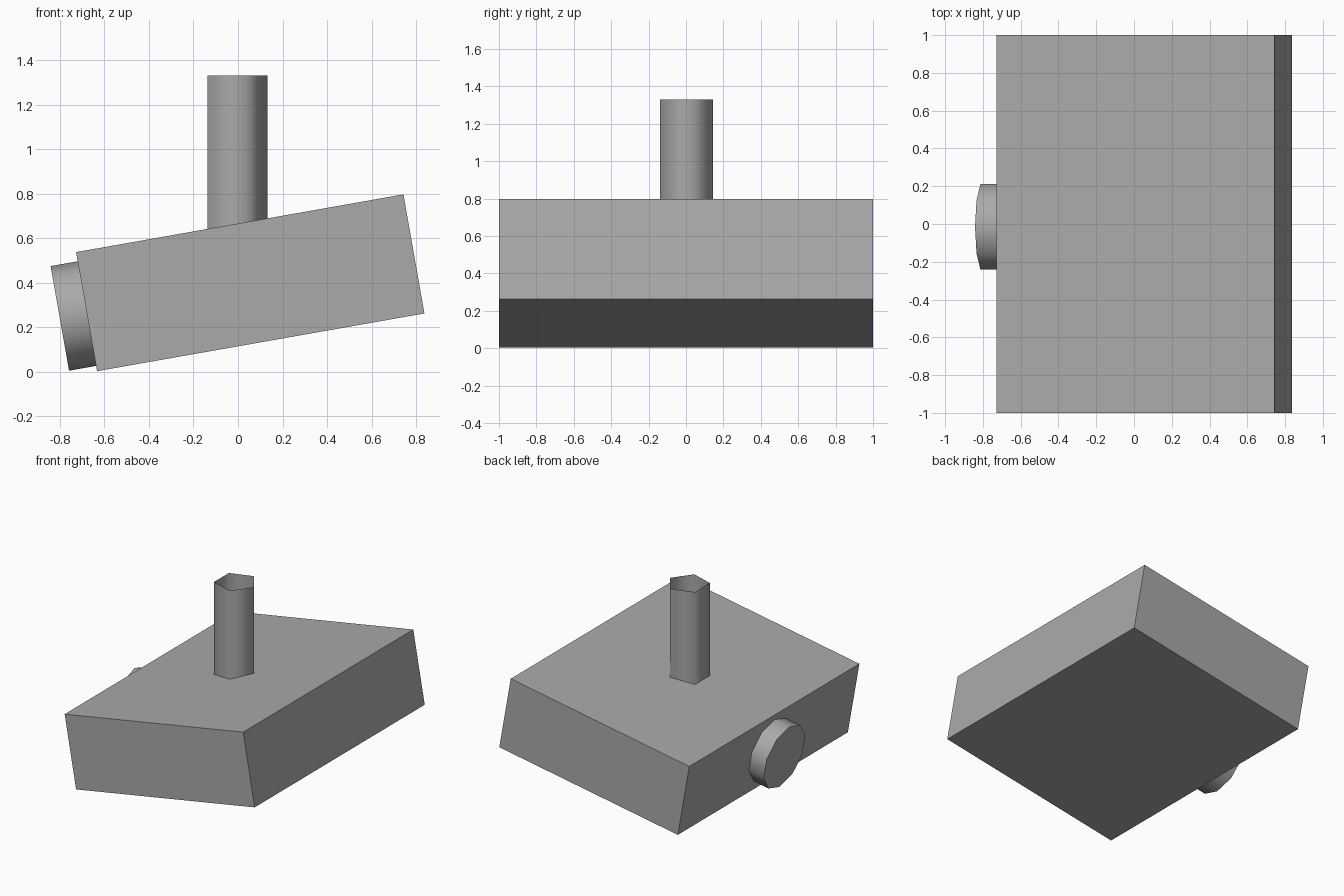
import bpy, bmesh
from math import sin, cos, pi, radians
from mathutils import Matrix, Vector

cube = bpy.data.objects.get("Cube")
if cube:
    bpy.data.objects.remove(cube)

GREY = (0.4, 0.4, 0.4, 1)
mat = bpy.data.materials.new("plain grey")
mat.use_nodes = True
mat.diffuse_color = GREY
next(n for n in mat.node_tree.nodes if n.type == 'BSDF_PRINCIPLED').inputs["Base Color"].default_value = GREY


def finish(name, bm, matrix, smooth=False):
    bmesh.ops.recalc_face_normals(bm, faces=bm.faces)
    mesh = bpy.data.meshes.new(name)
    bm.to_mesh(mesh)
    bm.free()
    mesh.materials.append(mat)
    obj = bpy.data.objects.new(name, mesh)
    bpy.context.collection.objects.link(obj)
    obj.matrix_world = matrix
    if smooth:
        bpy.ops.object.select_all(action='DESELECT')
        obj.select_set(True)
        bpy.context.view_layer.objects.active = obj
        bpy.ops.object.shade_smooth_by_angle(angle=radians(80))
    return obj


def prism(sides, radius, height, capped):
    """Regular prism along +z with its first corner on +x."""
    bm = bmesh.new()
    rings = [[bm.verts.new((radius * cos(2 * pi * i / sides), radius * sin(2 * pi * i / sides), z))
              for i in range(sides)] for z in (0, height)]
    low, high = rings
    for i in range(sides):
        j = (i + 1) % sides
        bm.faces.new((low[i], low[j], high[j], high[i]))
    if capped:
        bm.faces.new(low[::-1])
        bm.faces.new(high)
    return bm


# Tilted body block
SIZE = Vector((1.493, 2.0, 0.543))
tilt = Matrix.Translation((0.055, 0, 0.40)) @ Matrix.Rotation(radians(-10), 4, 'Y')
bm = bmesh.new()
bmesh.ops.create_cube(bm, size=1)
bmesh.ops.scale(bm, vec=SIZE, verts=bm.verts)
finish("body_block", bm, tilt)

# Ten-sided knob on the low end, its axis along the block
knob_place = tilt @ Matrix.Translation((-0.70, -0.015, -0.009)) @ Matrix.Rotation(radians(-90), 4, 'Y')
finish("end_knob", prism(10, 0.2385, 0.17, True), knob_place, smooth=True)

# Upright five-sided open tube
tube_place = Matrix.Translation((-0.017, 0.002, 0.55))
finish("upright_tube", prism(5, 0.149, 0.78, False), tube_place, smooth=True)
